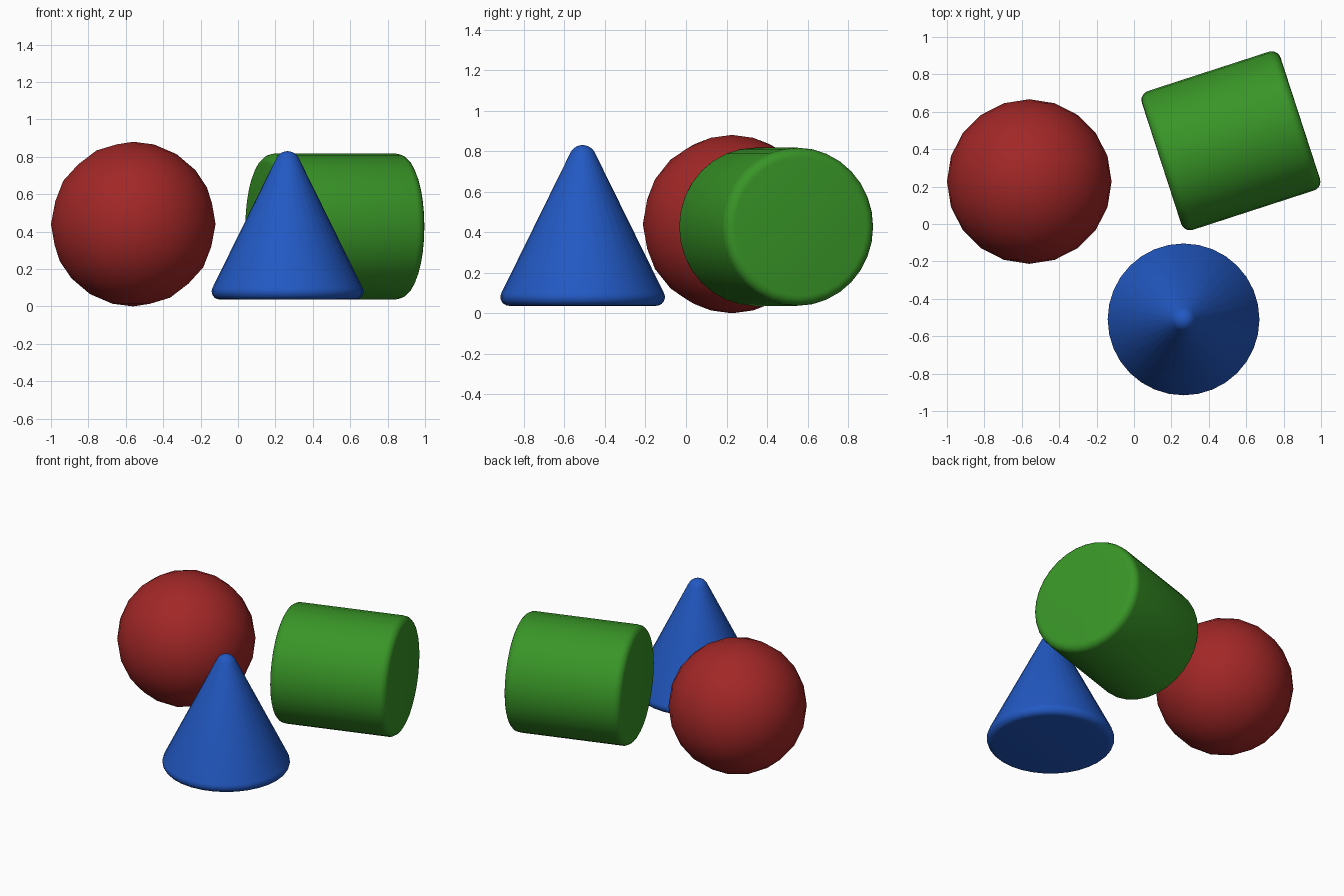
import bpy
import bmesh
from math import sin, cos, pi, radians, atan
from mathutils import Matrix

if "Cube" in bpy.data.objects:
    bpy.data.objects.remove(bpy.data.objects["Cube"])


def arc(r, z, radius, start, end, steps):
    """Points of a fillet in the (radius, height) plane."""
    return [(r + radius * cos(start + (end - start) * i / steps),
             z + radius * sin(start + (end - start) * i / steps))
            for i in range(steps + 1)]


def lathe(bm, profile, sides):
    """Spin a profile around z; the first and last points lie on the axis."""
    bottom = bm.verts.new((0, 0, profile[0][1]))
    top = bm.verts.new((0, 0, profile[-1][1]))
    rings = [[bm.verts.new((r * cos(2 * pi * i / sides), r * sin(2 * pi * i / sides), z))
              for i in range(sides)] for r, z in profile[1:-1]]
    for i in range(sides):
        j = (i + 1) % sides
        bm.faces.new((bottom, rings[0][j], rings[0][i]))
        bm.faces.new((top, rings[-1][i], rings[-1][j]))
        for a, b in zip(rings, rings[1:]):
            bm.faces.new((a[i], a[j], b[j], b[i]))


def finish(name, bm, location, color):
    for f in bm.faces:
        f.smooth = True
    mesh = bpy.data.meshes.new(name)
    bm.to_mesh(mesh)
    bm.free()
    obj = bpy.data.objects.new(name, mesh)
    obj.location = location
    bpy.context.collection.objects.link(obj)
    mat = bpy.data.materials.new(name + "_paint")
    mat.diffuse_color = (*color, 1)
    mat.use_nodes = True
    mat.node_tree.nodes["Principled BSDF"].inputs["Base Color"].default_value = mat.diffuse_color
    mesh.materials.append(mat)


# Red ball
bm = bmesh.new()
bmesh.ops.create_icosphere(bm, subdivisions=3, radius=0.44)
finish("ball", bm, (-0.56, 0.227, 0.44), (0.36, 0.02, 0.02))

# Blue cone with rounded tip and rim
slope = atan(0.492)
rim, tip = 0.043, 0.067
profile = [(0, 0)]
profile += arc(0.406 - rim, rim, rim, -pi / 2, slope, 6)
profile += arc(0, 0.793 - tip, tip, slope, pi / 2, 6)
profile[-1] = (0, 0.793)
bm = bmesh.new()
lathe(bm, profile, 32)
finish("cone", bm, (0.265, -0.51, 0.037), (0.016, 0.1, 0.55))

# Green cylinder lying on its side, with rounded rims
R, half, rim = 0.39, 0.39, 0.05
profile = [(0, -half)]
profile += arc(R - rim, -half + rim, rim, -pi / 2, 0, 5)
profile += arc(R - rim, half - rim, rim, 0, pi / 2, 5)
profile += [(0, half)]
bm = bmesh.new()
lathe(bm, profile, 32)
turn = Matrix.Rotation(radians(18), 4, 'Z') @ Matrix.Rotation(pi / 2, 4, 'Y')
bmesh.ops.transform(bm, matrix=turn, verts=bm.verts)
finish("cylinder", bm, (0.518, 0.445, 0.427), (0.04, 0.3, 0.02))
